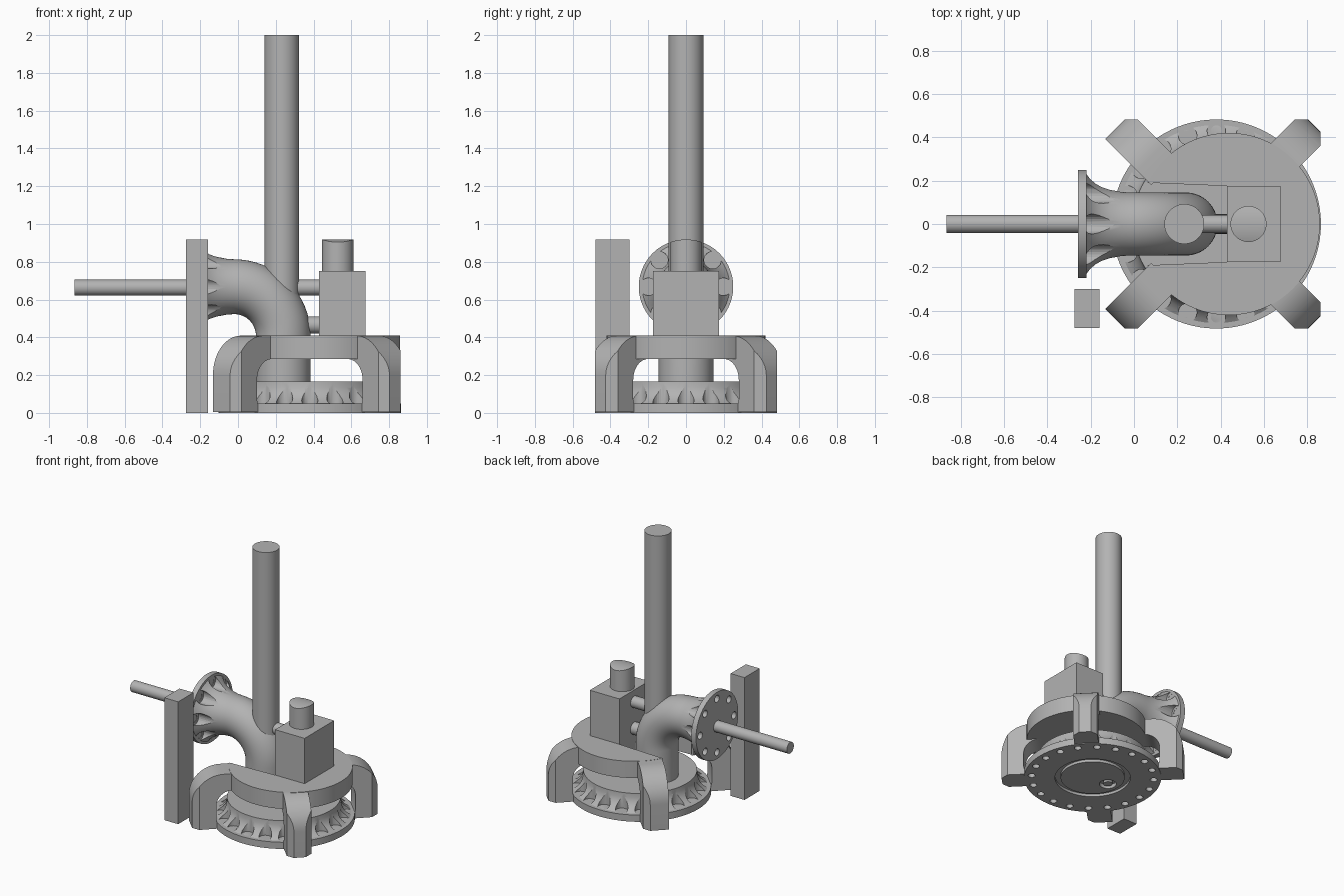
import bpy, bmesh, math
from mathutils import Matrix, Vector

if "Cube" in bpy.data.objects:
    bpy.data.objects.remove(bpy.data.objects["Cube"])

grey = bpy.data.materials.new("cast_grey")
grey.diffuse_color = (0.45, 0.45, 0.45, 1)
grey.use_nodes = True
grey.node_tree.nodes["Principled BSDF"].inputs["Base Color"].default_value = grey.diffuse_color
BASE_X, PIPE_X, AXIS_Z = 0.38, 0.24, 0.668


def add(name, bm, smooth=True):
    bmesh.ops.recalc_face_normals(bm, faces=bm.faces)
    me = bpy.data.meshes.new(name)
    bm.to_mesh(me)
    bm.free()
    me.materials.append(grey)
    ob = bpy.data.objects.new(name, me)
    bpy.context.collection.objects.link(ob)
    if smooth:
        shade(ob)
    return ob


def shade(ob):
    bpy.ops.object.select_all(action='DESELECT')
    ob.select_set(True)
    bpy.context.view_layer.objects.active = ob
    bpy.ops.object.shade_smooth_by_angle(angle=math.radians(32))


def put_cyl(bm, a, b, r, n=48):
    a, b = Vector(a), Vector(b)
    d = b - a
    m = Matrix.Translation((a + b) / 2) @ d.to_track_quat('Z', 'Y').to_matrix().to_4x4()
    bmesh.ops.create_cone(bm, cap_ends=True, segments=n, radius1=r, radius2=r,
                          depth=d.length, matrix=m)


def cyl(name, a, b, r, n=64):
    bm = bmesh.new()
    put_cyl(bm, a, b, r, n)
    return add(name, bm)


def box(name, lo, hi):
    lo, hi = Vector(lo), Vector(hi)
    bm = bmesh.new()
    bmesh.ops.create_cube(bm, size=1, matrix=Matrix.Translation((lo + hi) / 2)
                          @ Matrix.Diagonal((*(hi - lo), 1)))
    return add(name, bm, False)


def prism(name, pts, place, d0, d1):
    """Extrude a closed 2D outline; place(u, v, d) gives the 3D point."""
    bm = bmesh.new()
    a = [bm.verts.new(place(u, v, d0)) for u, v in pts]
    b = [bm.verts.new(place(u, v, d1)) for u, v in pts]
    bm.faces.new(a)
    bm.faces.new(b)
    for i in range(len(pts)):
        j = (i + 1) % len(pts)
        bm.faces.new((a[i], a[j], b[j], b[i]))
    return add(name, bm)


def sweep(name, rings, n=64):
    """Skin circles given as (centre, side direction, radius); y is the other axis."""
    bm = bmesh.new()
    loops = []
    for c, u, r in rings:
        loops.append([bm.verts.new(Vector(c) + r * (math.cos(t) * Vector(u)
                      + math.sin(t) * Vector((0, 1, 0))))
                      for t in (2 * math.pi * k / n for k in range(n))])
    for p, q in zip(loops, loops[1:]):
        for k in range(n):
            j = (k + 1) % n
            bm.faces.new((p[k], p[j], q[j], q[k]))
    bm.faces.new(loops[0])
    bm.faces.new(loops[-1])
    return add(name, bm)


def cut(ob, tool, op='DIFFERENCE'):
    mod = ob.modifiers.new("cut", 'BOOLEAN')
    mod.operation, mod.object, mod.solver = op, tool, 'EXACT'
    dg = bpy.context.evaluated_depsgraph_get()
    me = bpy.data.meshes.new_from_object(ob.evaluated_get(dg))
    ob.modifiers.clear()
    ob.data = me
    bpy.data.objects.remove(tool)
    shade(ob)


def bolt_tool(place, count, r, d0, d1):
    """Ring of bolt-shaped cutters; place(angle, depth) gives the axis points."""
    bm = bmesh.new()
    for k in range(count):
        t = 2 * math.pi * k / count
        put_cyl(bm, place(t, d0), place(t, d1), r, 24)
    return add("bolt_cutter", bm, False)


def side_bolt(t, x):
    return (x, 0.2 * math.cos(t), AXIS_Z + 0.2 * math.sin(t))


def base_bolt(t, z):
    return (BASE_X + 0.43 * math.cos(t), 0.43 * math.sin(t), z)


# Tall column, through rod, lower stub pipe and upright bar
cyl("column", (0.232, 0, 0.35), (0.232, 0, 2), 0.092)
cyl("through_rod", (-0.865, 0, AXIS_Z - 0.005), (0.44, 0, AXIS_Z - 0.005), 0.042)
cyl("stub_pipe", (0.3, 0, 0.465), (0.44, 0, 0.465), 0.045)
box("upright_bar", (-0.275, -0.48, 0), (-0.16, -0.3, 0.917))

# Motor box with a cap whose top is rounded to the flange circle
box("motor_box", (0.43, -0.175, 0.40), (0.675, 0.175, 0.75))
cap = cyl("motor_cap", (0.528, 0, 0.72), (0.528, 0, 1.0), 0.083)
cut(cap, cyl("cap_cutter", (0.3, 0, AXIS_Z), (0.8, 0, AXIS_Z), 0.25, 128), 'INTERSECT')

# Elbow pipe: flared mouth, quarter bend, then straight down
rings = [((x, 0, AXIS_Z), (0, 0, 1), r) for x, r in
         [(-0.225, 0.24), (-0.205, 0.216), (-0.18, 0.193), (-0.15, 0.174),
          (-0.11, 0.158), (-0.06, 0.148)]]
R = PIPE_X + 0.02
for k in range(17):
    t = math.pi / 2 * k / 16
    u = (math.sin(t), 0, math.cos(t))
    rings.append(((-0.02 + R * u[0], 0, AXIS_Z - R + R * u[2]), u, 0.145))
rings.append(((PIPE_X, 0, 0.15), (1, 0, 0), 0.145))
elbow = sweep("elbow_pipe", rings)
cut(elbow, bolt_tool(side_bolt, 8, 0.046, -0.22, 0.0))
flange = cyl("side_flange", (-0.258, 0, AXIS_Z), (-0.218, 0, AXIS_Z), 0.25, 96)
cut(flange, bolt_tool(side_bolt, 8, 0.026, -0.3, -0.15))

# Base flange with bolt holes, a seal groove and a port underneath
base = cyl("base_flange", (BASE_X, 0, 0), (BASE_X, 0, 0.05), 0.482, 128)
cut(base, bolt_tool(base_bolt, 20, 0.025, -0.1, 0.2))
groove = cyl("groove_cutter", (BASE_X, 0, -0.1), (BASE_X, 0, 0.02), 0.265, 96)
cut(groove, cyl("groove_core", (BASE_X, 0, -0.2), (BASE_X, 0, 0.1), 0.225, 96))
cut(base, groove)
cut(base, cyl("port_cutter", (PIPE_X, 0, -0.1), (PIPE_X, 0, 0.03), 0.06, 48))
cyl("port_pin", (PIPE_X, 0, 0.002), (PIPE_X, 0, 0.04), 0.032, 32)

# Flared hub scooped out above every bolt
hub = sweep("base_hub", [((BASE_X, 0, z), (1, 0, 0), r) for z, r in
            [(0.045, 0.465), (0.06, 0.44), (0.08, 0.416), (0.105, 0.398),
             (0.135, 0.388), (0.167, 0.386)]], 96)
cut(hub, bolt_tool(base_bolt, 20, 0.043, 0.05, 0.3))

# Upper plate with an open slot around the pipe
plate = cyl("upper_plate", (0.437, 0, 0.285), (0.437, 0, 0.41), 0.42, 128)
slot = [(-0.1, -0.197), (0.43, -0.175), (0.43, 0.175), (-0.1, 0.197)]
cut(plate, prism("slot_cutter", slot, lambda u, v, d: (u, v, d), 0.2, 0.5))

# Four curved legs on the diagonals, trimmed flat at the outer limits
outer = [(0.43 + 0.21 * math.sin(a), 0.199 + 0.21 * math.cos(a))
         for a in (math.pi / 2 * k / 14 for k in range(15))]
inner = [(0.37 + 0.11 * math.sin(a), 0.175 + 0.11 * math.cos(a))
         for a in (math.pi / 2 * k / 10 for k in range(10, -1, -1))]
profile = [(0.34, 0.409)] + outer + [(0.64, 0.005), (0.46, 0.005), (0.47, 0.03),
                                    (0.48, 0.07)] + inner + [(0.34, 0.285)]
for sx, xn in ((-1, "left"), (1, "right")):
    for sy, yn in ((-1, "front"), (1, "back")):
        c, s = sx * math.sqrt(0.5), sy * math.sqrt(0.5)
        leg = prism(f"{yn}_{xn}_leg", profile,
                    lambda u, v, d: (BASE_X + u * c - d * s, u * s + d * c, v),
                    -0.085, 0.085)
        cut(leg, box("trim_cutter", (-0.3, -0.483, -0.1), (0.86, 0.483, 0.6)), 'INTERSECT')
